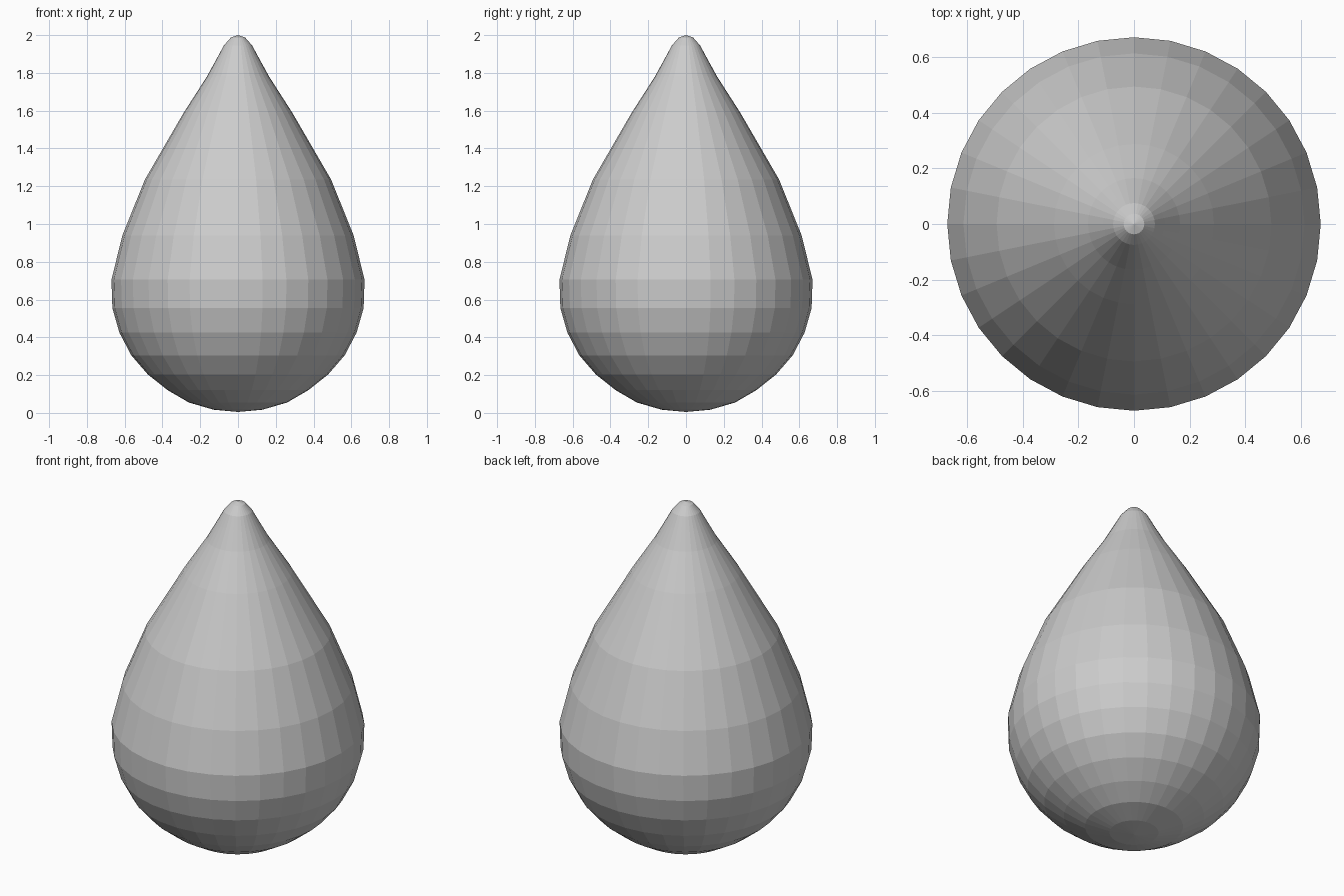
import bpy, bmesh
from math import pi

if "Cube" in bpy.data.objects:
    bpy.data.objects.remove(bpy.data.objects["Cube"])

# Teardrop outline (radius, height), bottom to tip
profile = [(0, 0.005), (0.13, 0.017), (0.26, 0.055), (0.372, 0.12), (0.477, 0.203),
           (0.565, 0.305), (0.628, 0.425), (0.665, 0.555), (0.67, 0.705), (0.612, 0.94),
           (0.493, 1.235), (0.287, 1.59), (0.165, 1.78), (0.11, 1.88), (0.075, 1.945),
           (0.037, 1.988), (0, 2.0)]

# Spin the outline into a 32-sided body
bm = bmesh.new()
verts = [bm.verts.new((0, r, z)) for r, z in profile]
edges = [bm.edges.new(pair) for pair in zip(verts, verts[1:])]
bmesh.ops.spin(bm, geom=verts + edges, cent=(0, 0, 0), axis=(0, 0, 1),
               angle=2 * pi, steps=32, use_duplicate=False)
bmesh.ops.remove_doubles(bm, verts=bm.verts, dist=0.0005)
bmesh.ops.recalc_face_normals(bm, faces=bm.faces)

mesh = bpy.data.meshes.new("teardrop")
bm.to_mesh(mesh)
bm.free()
bpy.context.collection.objects.link(bpy.data.objects.new("teardrop", mesh))
